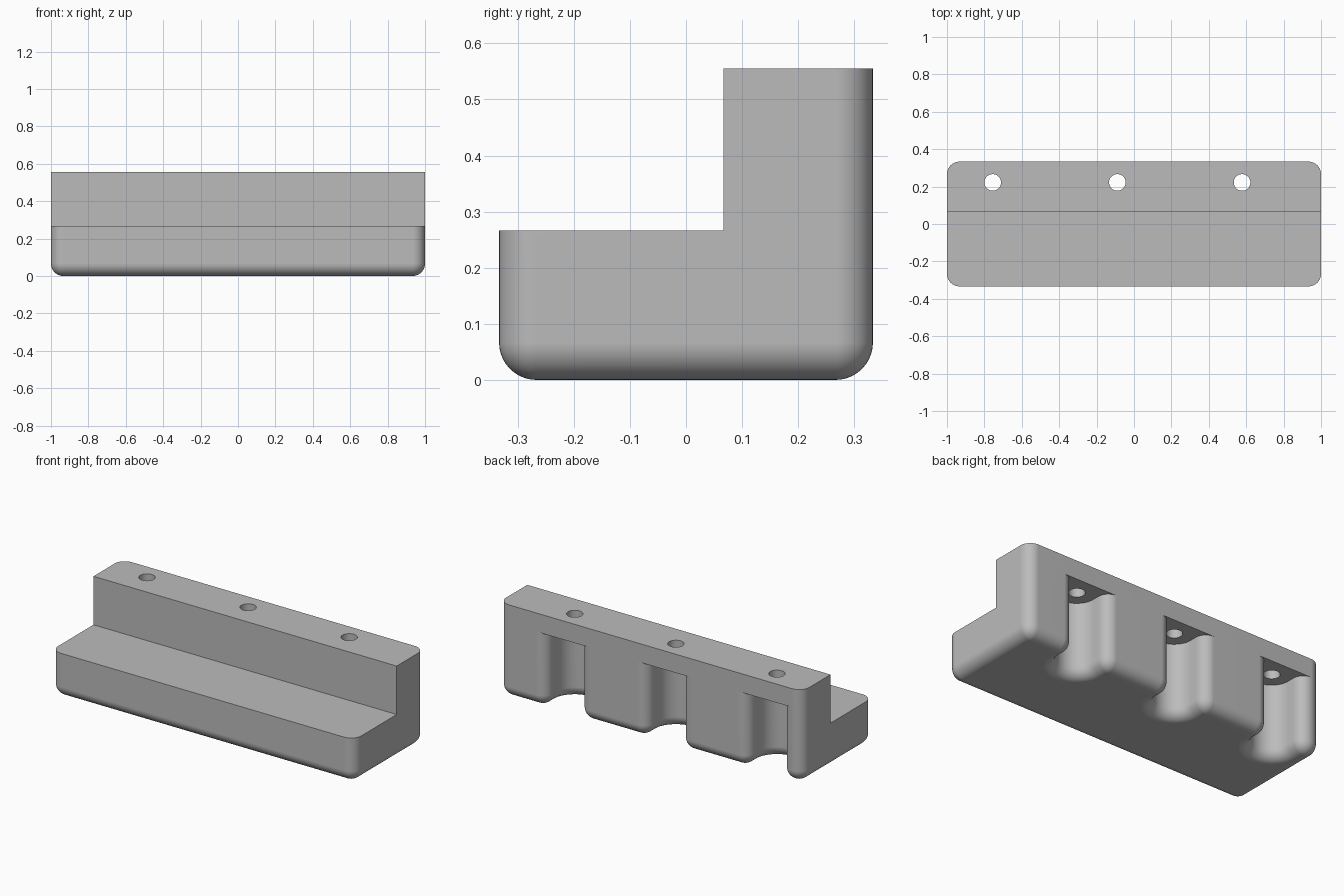
import bpy, bmesh
from math import cos, sin, radians, sqrt

cube = bpy.data.objects.get("Cube")
if cube:
    bpy.data.objects.remove(cube, do_unlink=True)

# Dimensions (one drawing unit is 1/45)
U = 1 / 45
HX, HY = 45 * U, 15 * U                     # half length, half depth
STEP_Y, SHELF_Z, TOP_Z, CEIL_Z = 3 * U, 12 * U, 25 * U, 20 * U
FIL, POCKET_R, HOLE_R, HOLE_Y = 3 * U, 5 * U, 2 * U, 10 * U
HOLE_X = [26 * U, -4 * U, -34 * U]
SEG = 10


def arc(cx, cy, r, a0, a1, n=SEG):
    angles = [radians(a0 + (a1 - a0) * i / n) for i in range(n + 1)]
    return [(cx + r * cos(a), cy + r * sin(a)) for a in angles]


def outline(d):
    """Plan outline inset by d: list of (point, wall height tag), counterclockwise."""
    r, ix, iy = FIL - d, HX - FIL, HY - FIL
    pts = [(p, "front") for p in arc(-ix, -iy, r, 180, 270) + arc(ix, -iy, r, 270, 360)]
    pts += [(p, "back") for p in [(HX - d, STEP_Y)] + arc(ix, iy, r, 0, 90)]
    for i, x in enumerate(HOLE_X):
        side = POCKET_R + FIL
        slot = (arc(x + side, iy, r, 90, 180)
                + arc(x, HOLE_Y, POCKET_R + d, 0, -180, SEG * 3)
                + arc(x - side, iy, r, 0, 90))
        pts += [(p, i) for p in slot[:-1]] + [(slot[-1], "back")]
    pts += [(p, "back") for p in arc(-ix, iy, r, 90, 180)]
    return pts + [((-HX + d, STEP_Y), "front")]


bm = bmesh.new()
cache = {}


def vert(p, z):
    key = (round(p[0], 4), round(p[1], 4), round(z, 4))
    if key not in cache:
        cache[key] = bm.verts.new((p[0], p[1], z))
    return cache[key]


def face(verts):
    verts = list(dict.fromkeys(verts))
    if len(verts) > 2:
        bm.faces.new(verts)


def loop_edges(verts):
    verts = list(dict.fromkeys(verts))
    edges = []
    for a, b in zip(verts, verts[1:] + verts[:1]):
        edges.append(bm.edges.get((a, b)) or bm.edges.new((a, b)))
    return edges


def fill(*loops):
    edges = [e for lp in loops for e in loop_edges(lp)]
    bmesh.ops.triangle_fill(bm, edges=edges, use_beauty=True)


# Rounded bottom edge, lofted through inset outlines
rings = []
for i in range(SEG + 1):
    a = radians(90 * i / SEG)
    d, z = FIL * (1 - sin(a)), FIL * (1 - cos(a))
    rings.append([vert(p, z) for p, _ in outline(d)])
for low, high in zip(rings, rings[1:]):
    for i in range(len(low)):
        j = (i + 1) % len(low)
        face([low[i], low[j], high[j], high[i]])

# Upright walls: each segment rises to the shelf, a pocket ceiling or the top
full = outline(0)
segments, levels = [], {}
for i, (p, tag) in enumerate(full):
    q = full[(i + 1) % len(full)][0]
    if (vert(p, FIL)) is vert(q, FIL):
        continue
    # the last front point before the ledge still belongs to the shelf wall
    top = {"front": SHELF_Z, "back": TOP_Z}.get(tag, CEIL_Z)
    segments.append((p, q, top))
    for v in (p, q):
        levels.setdefault(vert(v, FIL), set()).update((FIL, top))


def column(p, top):
    return [vert(p, z) for z in sorted(levels[vert(p, FIL)]) if z <= top + 1e-6]


for p, q, top in segments:
    face(column(p, top) + column(q, top)[::-1])


def ends(z):
    return [v for p, q, top in segments if top == z for v in (vert(p, z), vert(q, z))]


# Ledge riser
l, r = (-HX, STEP_Y), (HX, STEP_Y)
face([vert(l, SHELF_Z), vert(r, SHELF_Z), vert(r, TOP_Z), vert(l, TOP_Z)])

# Holes, pocket ceilings and the lintel wall over each pocket
top_holes = []
for i, x in enumerate(HOLE_X):
    circle = arc(x, HOLE_Y, HOLE_R, 0, 360, 32)[:-1]
    low = [vert(p, CEIL_Z) for p in circle]
    high = [vert(p, TOP_Z) for p in circle]
    for k in range(len(low)):
        face([low[k], low[k - 1], high[k - 1], high[k]])
    top_holes.append(high)
    a, b = (x + POCKET_R + FIL, HY), (x - POCKET_R - FIL, HY)
    face([vert(a, CEIL_Z), vert(b, CEIL_Z), vert(b, TOP_Z), vert(a, TOP_Z)])
    rim = [vert(p, CEIL_Z) for p, tag in full if tag == i] + [vert(b, CEIL_Z)]
    fill(rim, low)

# Underside, shelf and top
fill(rings[0])
fill(ends(SHELF_Z))
fill(ends(TOP_Z), *top_holes)
bmesh.ops.recalc_face_normals(bm, faces=bm.faces)

mesh = bpy.data.meshes.new("stepped_block")
bm.to_mesh(mesh)
bm.free()
block = bpy.data.objects.new("stepped_block", mesh)
bpy.context.collection.objects.link(block)

# Single grey material
grey = bpy.data.materials.new("plain_grey")
grey.use_nodes = True
colour = (0.5, 0.5, 0.5, 1)
grey.diffuse_color = colour
grey.node_tree.nodes["Principled BSDF"].inputs["Base Color"].default_value = colour
mesh.materials.append(grey)

# Smooth fillets with crisp edges
bpy.ops.object.select_all(action="DESELECT")
block.select_set(True)
bpy.context.view_layer.objects.active = block
bpy.ops.object.shade_smooth_by_angle(angle=radians(30))
weighted = block.modifiers.new("even_shading", "WEIGHTED_NORMAL")
weighted.keep_sharp = True
